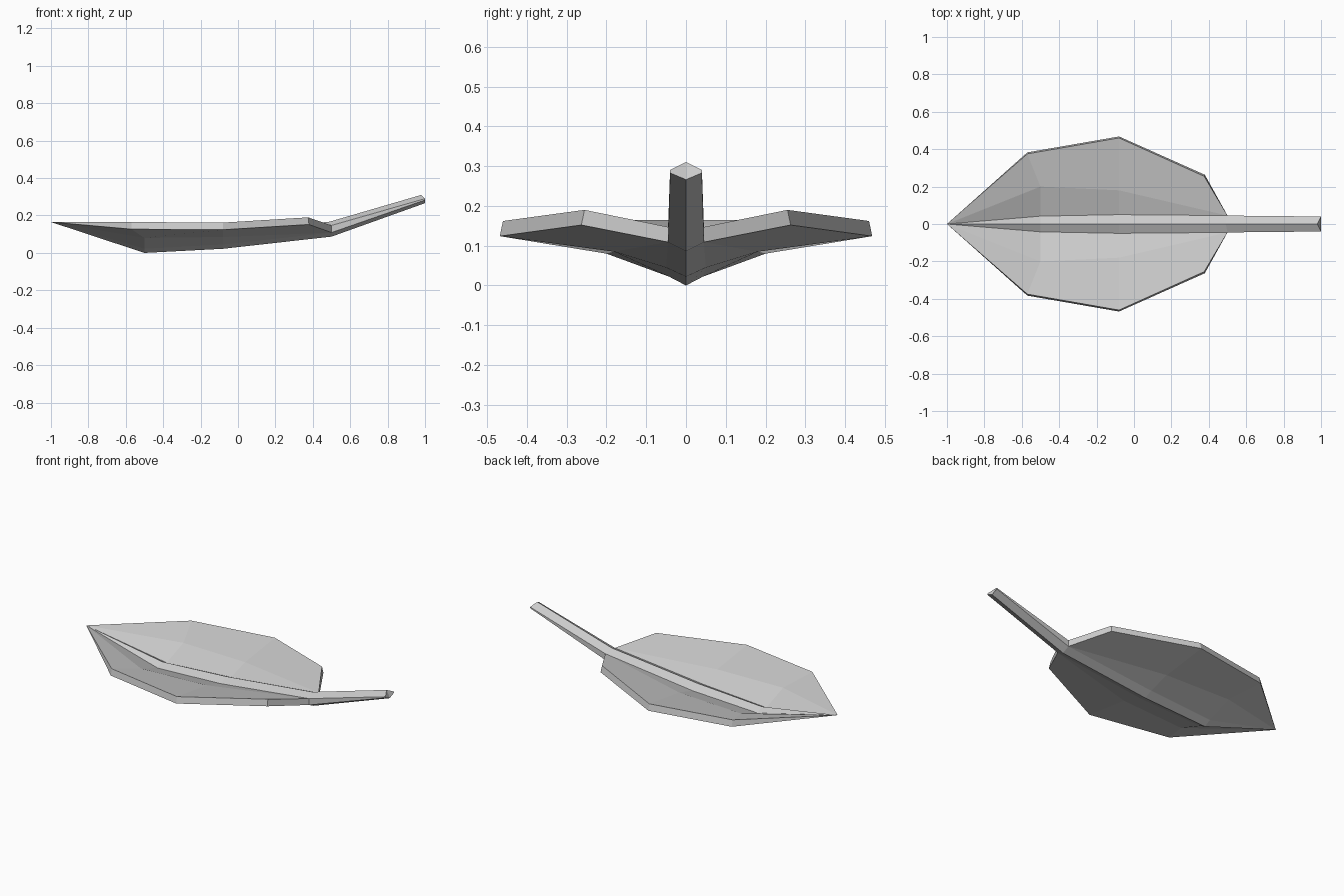
import bpy, bmesh

cube = bpy.data.objects.get("Cube")
if cube:
    bpy.data.objects.remove(cube)

grey = bpy.data.materials.new("pale grey")
grey.use_nodes = True
colour = (0.6, 0.6, 0.6, 1)
grey.diffuse_color = colour
grey.node_tree.nodes["Principled BSDF"].inputs["Base Color"].default_value = colour

TIP = (-1, 0, 0.165)
THICK = 0.038


def finish(name, bm):
    bmesh.ops.recalc_face_normals(bm, faces=bm.faces)
    mesh = bpy.data.meshes.new(name)
    bm.to_mesh(mesh)
    bm.free()
    mesh.materials.append(grey)
    obj = bpy.data.objects.new(name, mesh)
    bpy.context.collection.objects.link(obj)
    return obj


# Midrib running on into the stem: six-sided rings of
# x, half width, keel z, lower corner z, upper corner z, ridge z, ridge x shift
bm = bmesh.new()
stations = [
    (-0.5, 0.042, 0.0, 0.022, 0.06, 0.082, 0),
    (-0.08, 0.05, 0.022, 0.045, 0.083, 0.107, 0),
    (0.5, 0.045, 0.087, 0.109, 0.147, 0.167, -0.01),
    (1.0, 0.04, 0.266, 0.283, 0.29, 0.31, -0.02),
]
rings = []
for x, w, keel, low, high, ridge, shift in stations:
    section = [(x, 0, keel), (x, w, low), (x, w, high),
               (x + shift, 0, ridge), (x, -w, high), (x, -w, low)]
    rings.append([bm.verts.new(p) for p in section])
tip = bm.verts.new(TIP)
for i in range(6):
    j = (i + 1) % 6
    bm.faces.new((tip, rings[0][i], rings[0][j]))
    for a, b in zip(rings, rings[1:]):
        bm.faces.new((a[i], a[j], b[j], b[i]))
keel, r_low, r_high, ridge, l_high, l_low = rings[-1]
bm.faces.new((keel, r_low, r_high, ridge))
bm.faces.new((keel, ridge, l_high, l_low))
finish("midrib_and_stem", bm)

# Blade: one faceted half, mirrored to the other side of the midrib
bm = bmesh.new()
inner = [(x, w, high) for x, w, _, _, high, _, _ in stations[:3]]
middle = [(-0.5, 0.2, 0.118), (-0.08, 0.18, 0.123)]
rim = [(-0.57, 0.375, 0.165), (-0.08, 0.46, 0.162), (0.375, 0.255, 0.19)]
tip = bm.verts.new(TIP)


def surface(drop, flare):
    a = [bm.verts.new((x, y, z - drop)) for x, y, z in inner]
    m = [bm.verts.new((x, y, z - drop)) for x, y, z in middle]
    r = [bm.verts.new((x + flare * 0.5 * (x > 0), y + flare, z - drop)) for x, y, z in rim]
    for face in ((tip, a[0], m[0]), (tip, m[0], r[0]),
                 (a[0], a[1], m[1], m[0]), (m[0], m[1], r[1], r[0]),
                 (a[1], a[2], m[1]), (m[1], a[2], r[2], r[1])):
        bm.faces.new(face)
    return r + [a[2]]


top = surface(0, 0)
bottom = surface(THICK, 0.008)
bm.faces.new((tip, top[0], bottom[0]))
for i in range(3):
    bm.faces.new((top[i], top[i + 1], bottom[i + 1], bottom[i]))
blade = finish("leaf_blade", bm)
mirror = blade.modifiers.new("other_half", 'MIRROR')
mirror.use_axis = (False, True, False)
mirror.use_clip = True
